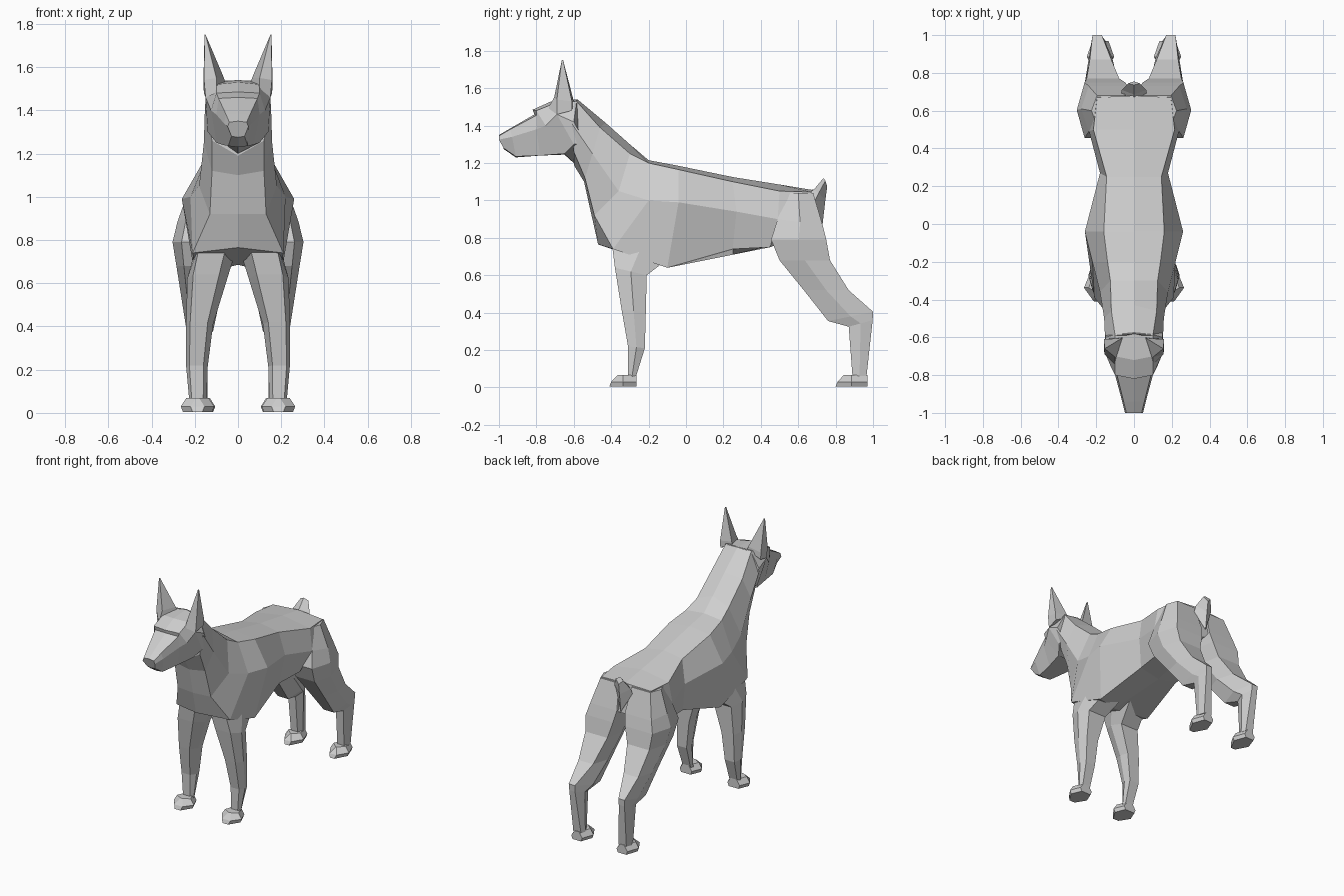
import bpy, bmesh

coat = bpy.data.materials.new("grey coat")
coat.diffuse_color = (0.62, 0.62, 0.62, 1)


def loft(name, rings, mirror=False):
    """Skin a row of equal point rings and cap both ends."""
    bm = bmesh.new()
    rows = [[bm.verts.new(p) for p in ring] for ring in rings]
    n = len(rows[0])
    for a, b in zip(rows, rows[1:]):
        for i in range(n):
            j = (i + 1) % n
            bm.faces.new((a[i], a[j], b[j], b[i]))
    bm.faces.new(rows[0])
    bm.faces.new(rows[-1])
    bmesh.ops.recalc_face_normals(bm, faces=bm.faces)
    mesh = bpy.data.meshes.new(name)
    bm.to_mesh(mesh)
    bm.free()
    mesh.materials.append(coat)
    ob = bpy.data.objects.new(name, mesh)
    bpy.context.collection.objects.link(ob)
    if mirror:
        ob.modifiers.new("other side", 'MIRROR').use_mirror_merge = False
    return ob


def whole(half):
    """Close a half section (top centre to bottom centre) across x = 0."""
    return half + [(-x, y, z) for x, y, z in half[-2:0:-1]]


def limb(yf, zf, yb, zb, xi, xo, inset=.1):
    """Six-sided leg section; inset narrows the inner back corner."""
    w, ym, zm = xo - xi, (yf + yb) / 2, (zf + zb) / 2
    return [(xi + w * .2, yf, zf), (xo - w * .15, yf, zf), (xo, ym, zm),
            (xo - w * .15, yb, zb), (xi + w * inset, yb, zb), (xi, ym, zm)]


# Torso and neck
torso = [
    [(0, -.58, 1.54), (.1, -.59, 1.535), (.153, -.61, 1.41), (.12, -.6, 1.26), (0, -.6, 1.19)],
    [(0, -.43, 1.415), (.12, -.46, 1.39), (.158, -.5, 1.25), (.12, -.54, 1.12), (0, -.545, 1.10)],
    [(0, -.3, 1.3), (.125, -.3, 1.25), (.18, -.36, 1.05), (.13, -.49, .92), (0, -.505, .92)],
    [(0, -.2, 1.215), (.14, -.2, 1.2), (.22, -.2, 1.0), (.21, -.39, .74), (0, -.47, .765)],
    [(0, -.04, 1.185), (.16, -.04, 1.165), (.26, -.04, .99), (.2, -.1, .64), (0, -.2, .685)],
    [(0, .25, 1.125), (.145, .25, 1.10), (.18, .27, .94), (.15, .25, .74), (0, .25, .71)],
    [(0, .5, 1.085), (.215, .5, 1.05), (.238, .49, .9), (.17, .45, .75), (0, .42, .75)],
    [(0, .68, 1.055), (.195, .67, 1.045), (.2, .7, .97), (.08, .72, .86), (0, .67, .84)],
]
loft("torso", [whole(h) for h in torso])

# Head, from the nose back to the skull
head = [
    [(0, -1, 1.35), (.04, -1, 1.345), (.048, -1, 1.325), (.03, -.975, 1.28), (0, -.975, 1.275)],
    [(0, -.94, 1.385), (.055, -.94, 1.38), (.065, -.93, 1.34), (.045, -.91, 1.235), (0, -.91, 1.23)],
    [(0, -.81, 1.46), (.09, -.8, 1.455), (.1, -.8, 1.38), (.07, -.78, 1.24), (0, -.78, 1.24)],
    [(0, -.82, 1.485), (.1, -.8, 1.48), (.125, -.75, 1.4), (.1, -.65, 1.25), (0, -.65, 1.245)],
    [(0, -.72, 1.53), (.1, -.7, 1.52), (.15, -.69, 1.46), (.14, -.6, 1.3), (0, -.6, 1.2)],
    [(0, -.575, 1.54), (.1, -.585, 1.53), (.152, -.6, 1.42), (.145, -.54, 1.31), (0, -.57, 1.19)],
]
loft("head", [whole(h) for h in head])

# Pointed ears
loft("ear", [
    [(.1, -.745, 1.48), (.15, -.69, 1.46), (.158, -.61, 1.48), (.06, -.6, 1.53)],
    [(.1, -.705, 1.55), (.157, -.69, 1.54), (.16, -.61, 1.53), (.065, -.605, 1.55)],
    [(.15, -.664, 1.75), (.155, -.664, 1.75), (.155, -.657, 1.75), (.15, -.657, 1.75)],
], mirror=True)

# Docked tail
loft("tail", [
    [(0, .64, 1.05), (.065, .69, 1.0), (0, .73, .87), (-.065, .69, 1.0)],
    [(0, .685, 1.06), (.065, .71, 1.04), (0, .745, 1.0), (-.065, .71, 1.04)],
    [(0, .735, 1.12), (.03, .745, 1.105), (0, .755, 1.075), (-.03, .745, 1.105)],
])

# Front legs
loft("front_leg", [limb(*r) for r in (
    (-.40, .80, -.08, .70, .01, .20),
    (-.38, .64, -.21, .60, .05, .235),
    (-.345, .42, -.215, .40, .115, .24),
    (-.31, .22, -.22, .21, .14, .24),
    (-.31, .05, -.27, .05, .145, .225),
)], mirror=True)

# Hind legs, from hip to pastern
loft("hind_leg", [limb(*r) for r in (
    (.52, 1.04, .68, 1.04, .03, .225),
    (.49, .90, .73, .87, .01, .28, .08),
    (.455, .79, .75, .79, .025, .303, .08),
    (.50, .68, .77, .68, .055, .285),
    (.63, .52, .87, .52, .085, .26, .2),
    (.76, .355, 1.0, .405, .115, .238, .45),
    (.87, .325, .998, .36, .14, .23, .35),
    (.89, .06, .965, .06, .14, .22),
)], mirror=True)


def paw(name, y0, y1, xi, xo):
    """Low hexagonal foot: sole, widest line and sloped top."""
    def ring(z, front, side):
        a, b, ym = xi + side, xo - side, (y0 + y1) / 2
        return [(a + .045, y0 + front, z), (b - .045, y0 + front, z), (b, ym, z),
                (b - .03, y1, z), (a + .03, y1, z), (a, ym, z)]
    loft(name, [ring(.005, 0, .01), ring(.03, .01, 0), ring(.068, .045, .025)], mirror=True)


paw("front_paw", -.41, -.265, .11, .265)
paw("hind_paw", .80, .97, .105, .25)
